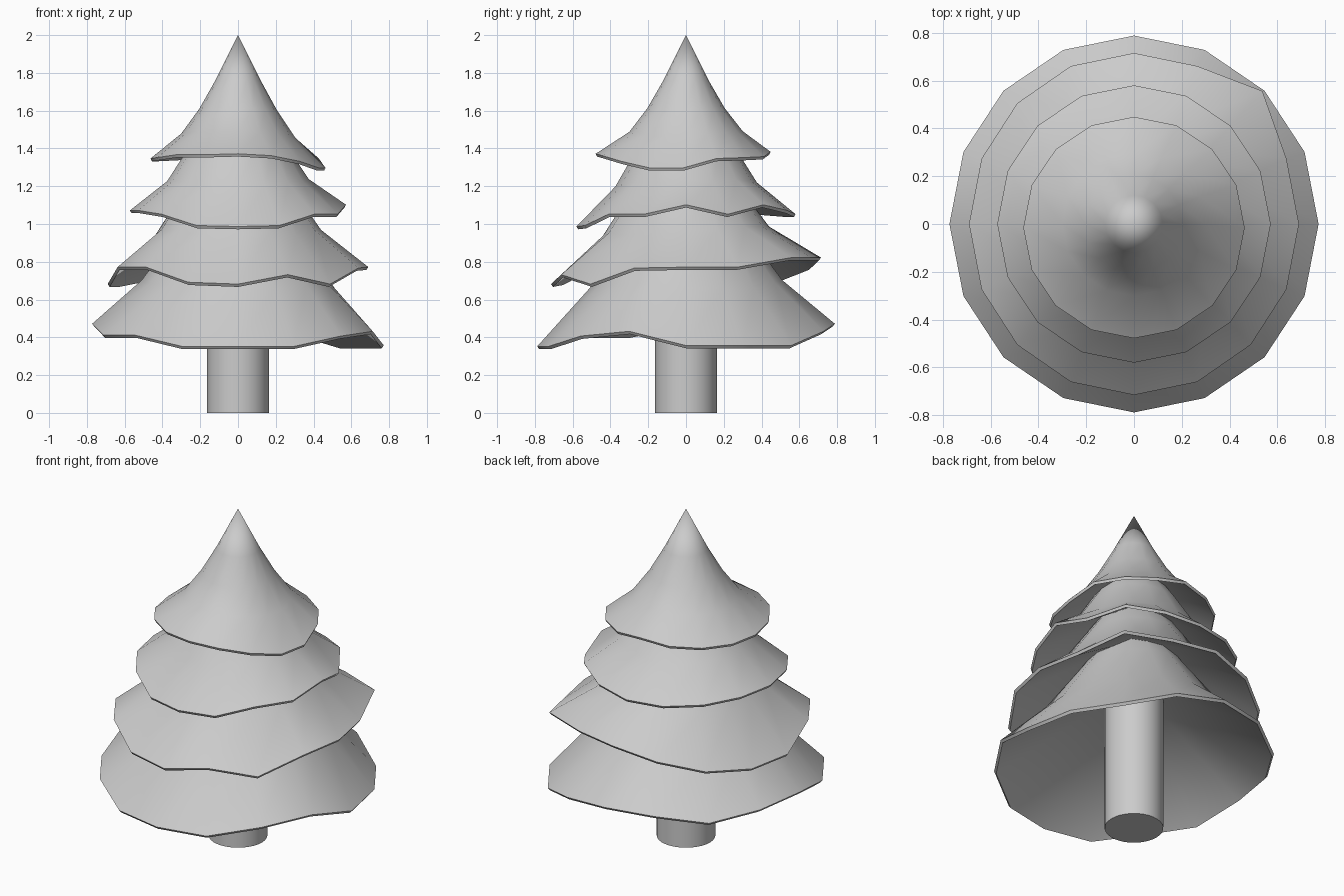
import bpy, bmesh
from math import sin, cos, tau

if "Cube" in bpy.data.objects:
    bpy.data.objects.remove(bpy.data.objects["Cube"])

SIDES = 16


def smooth(ob, angle):
    bpy.ops.object.select_all(action='DESELECT')
    ob.select_set(True)
    bpy.context.view_layer.objects.active = ob
    bpy.ops.object.shade_smooth_by_angle(angle=angle)


def tier(name, rx, ry, cy, rim_z, rings, apex, under, bulge={}):
    """Bough skirt: uneven rim with a thin lip, rings of (radius, z), pointed top,
    and a conical hollow underside rising to height `under` on the axis."""
    bm = bmesh.new()
    mean = sum(rim_z) / SIDES
    ang = [tau * k / SIDES for k in range(SIDES)]

    def rim(scale, dz):
        return [bm.verts.new((scale * bulge.get(k, 1) * rx * cos(a),
                              cy + scale * bulge.get(k, 1) * ry * sin(a),
                              rim_z[k] + dz)) for k, a in enumerate(ang)]

    loops = [rim(0.985, -0.003), rim(1.0, 0.012)]
    for (r, z), w in zip(rings, (0.35, 0.1, 0.0)):
        loops.append([bm.verts.new((r * cos(a), r * sin(a), z + w * (rz - mean)))
                      for a, rz in zip(ang, rim_z)])
    top = bm.verts.new((0, 0, apex))
    hollow = bm.verts.new((0, 0, under))
    for k in range(SIDES):
        j = (k + 1) % SIDES
        for lo, hi in zip(loops, loops[1:]):
            bm.faces.new((lo[k], lo[j], hi[j], hi[k]))
        bm.faces.new((loops[-1][k], loops[-1][j], top))
        bm.faces.new((loops[0][j], loops[0][k], hollow))
    bmesh.ops.recalc_face_normals(bm, faces=bm.faces)
    me = bpy.data.meshes.new(name)
    bm.to_mesh(me)
    bm.free()
    ob = bpy.data.objects.new(name, me)
    bpy.context.collection.objects.link(ob)
    smooth(ob, 0.6)
    return ob


# trunk
bpy.ops.mesh.primitive_cylinder_add(vertices=32, radius=0.163, depth=0.9,
                                    location=(0, 0, 0.45))
trunk = bpy.context.object
trunk.name = "trunk"
smooth(trunk, 0.6)

# bough tiers, rim heights listed counter-clockwise from +x
tier("bough_tier_bottom", 0.772, 0.788, 0,
     [.345, .345, .345, .42, .46, .46, .42, .45, .46, .40, .40, .34, .34, .34, .395, .42],
     [(.51, .68), (.30, .98), (.17, 1.18)], 1.40, 0.92)
tier("bough_tier_lower", 0.69, 0.715, 0,
     [.76, .76, .81, .81, .81, .76, .70, .67, .67, .76, .76, .68, .67, .72, .67, .755],
     [(.44, .96), (.29, 1.18), (.16, 1.37)], 1.56, 1.20, {2: 1.1})
tier("bough_tier_upper", 0.572, 0.58, 0,
     [1.09, 1.04, 1.09, 1.06, 1.04, 1.04, 1.05, 1.06, 1.06, 1.06, 1.04, .98, .975, .98, 1.04, 1.04],
     [(.375, 1.22), (.25, 1.42), (.13, 1.60)], 1.76, 1.42)
tier("bough_tier_top", 0.463, 0.463, -0.015,
     [1.285, 1.335, 1.34, 1.345, 1.37, 1.35, 1.34, 1.335, 1.335, 1.34, 1.355, 1.355, 1.36, 1.35, 1.32, 1.285],
     [(.30, 1.48), (.205, 1.61), (.12, 1.76)], 2.0, 1.62)
